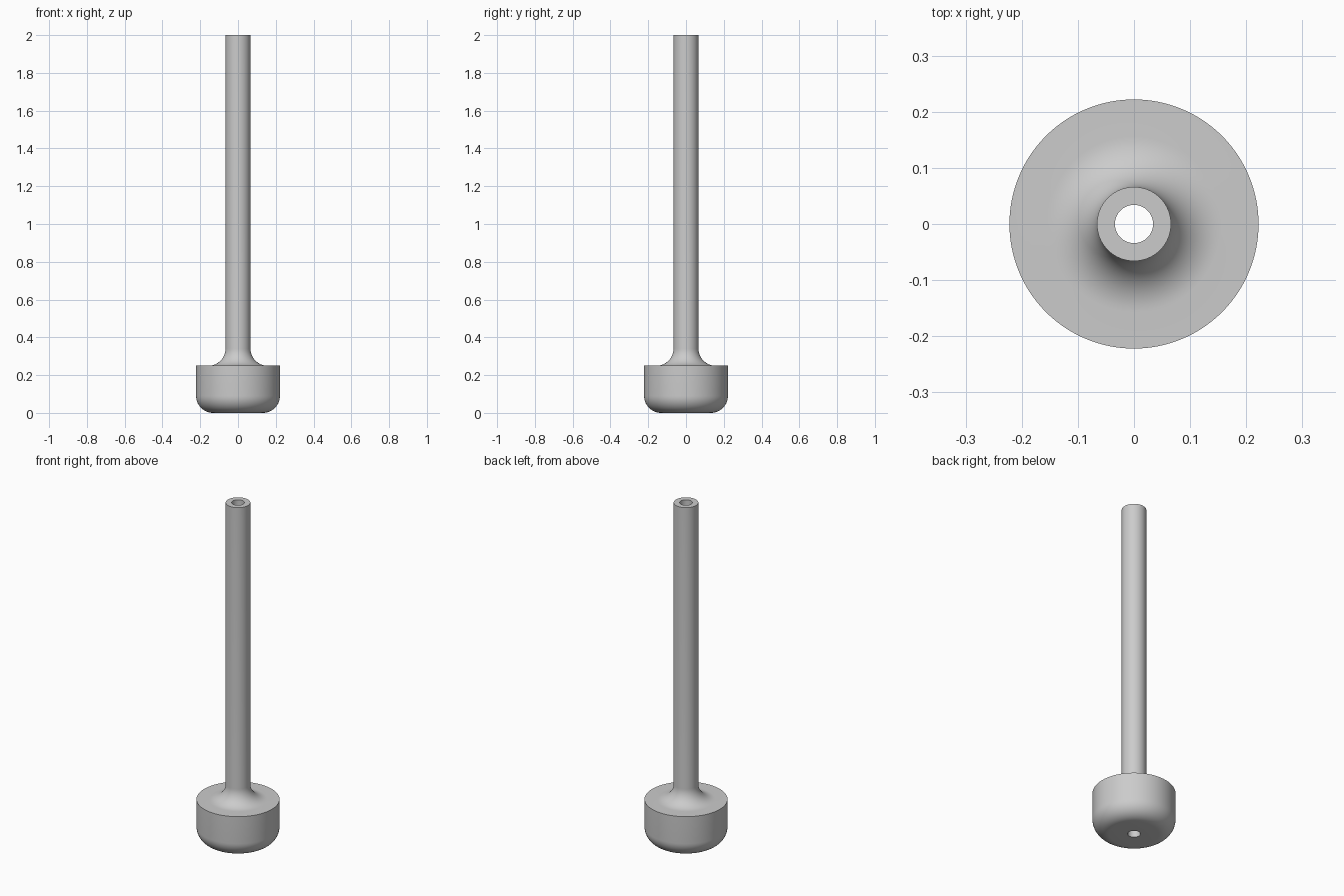
import bpy, bmesh
from math import cos, sin, pi, radians

if "Cube" in bpy.data.objects:
    bpy.data.objects.remove(bpy.data.objects["Cube"])

SEGMENTS = 128
BORE, STEM, HEAD = 0.034, 0.066, 0.222   # radii
HEAD_TOP, HEIGHT, FILLET = 0.25, 2.0, 0.09


def arc(cx, cz, r, a0, a1, n=14):
    """Points (radius, z) along an arc, angles in degrees."""
    angles = [radians(a0 + (a1 - a0) * i / n) for i in range(n + 1)]
    return [(cx + r * cos(a), cz + r * sin(a)) for a in angles]


def lathe(name, profile):
    """Revolve a closed (radius, z) profile around the z axis."""
    bm = bmesh.new()
    verts = [bm.verts.new((r, 0, z)) for r, z in profile]
    edges = [bm.edges.new((a, b)) for a, b in zip(verts, verts[1:] + verts[:1])]
    bmesh.ops.spin(bm, geom=verts + edges, cent=(0, 0, 0), axis=(0, 0, 1),
                   angle=2 * pi, steps=SEGMENTS, use_duplicate=False)
    bmesh.ops.remove_doubles(bm, verts=bm.verts[:], dist=1e-5)
    bmesh.ops.recalc_face_normals(bm, faces=bm.faces[:])
    mesh = bpy.data.meshes.new(name)
    bm.to_mesh(mesh)
    bm.free()
    obj = bpy.data.objects.new(name, mesh)
    bpy.context.collection.objects.link(obj)
    bpy.context.view_layer.objects.active = obj
    obj.select_set(True)
    bpy.ops.object.shade_smooth_by_angle(angle=radians(30))
    return obj


# Hollow stem with a rounded head: bore, rounded base, flat shoulder, fillet, stem
profile = [(BORE, 0)]
profile += arc(HEAD - FILLET, FILLET, FILLET, -90, 0)
profile += [(HEAD, HEAD_TOP)]
profile += arc(STEM + FILLET, HEAD_TOP + FILLET, FILLET, 270, 180)
profile += [(STEM, HEIGHT), (BORE, HEIGHT)]
lathe("hollow_stem_with_head", profile)
